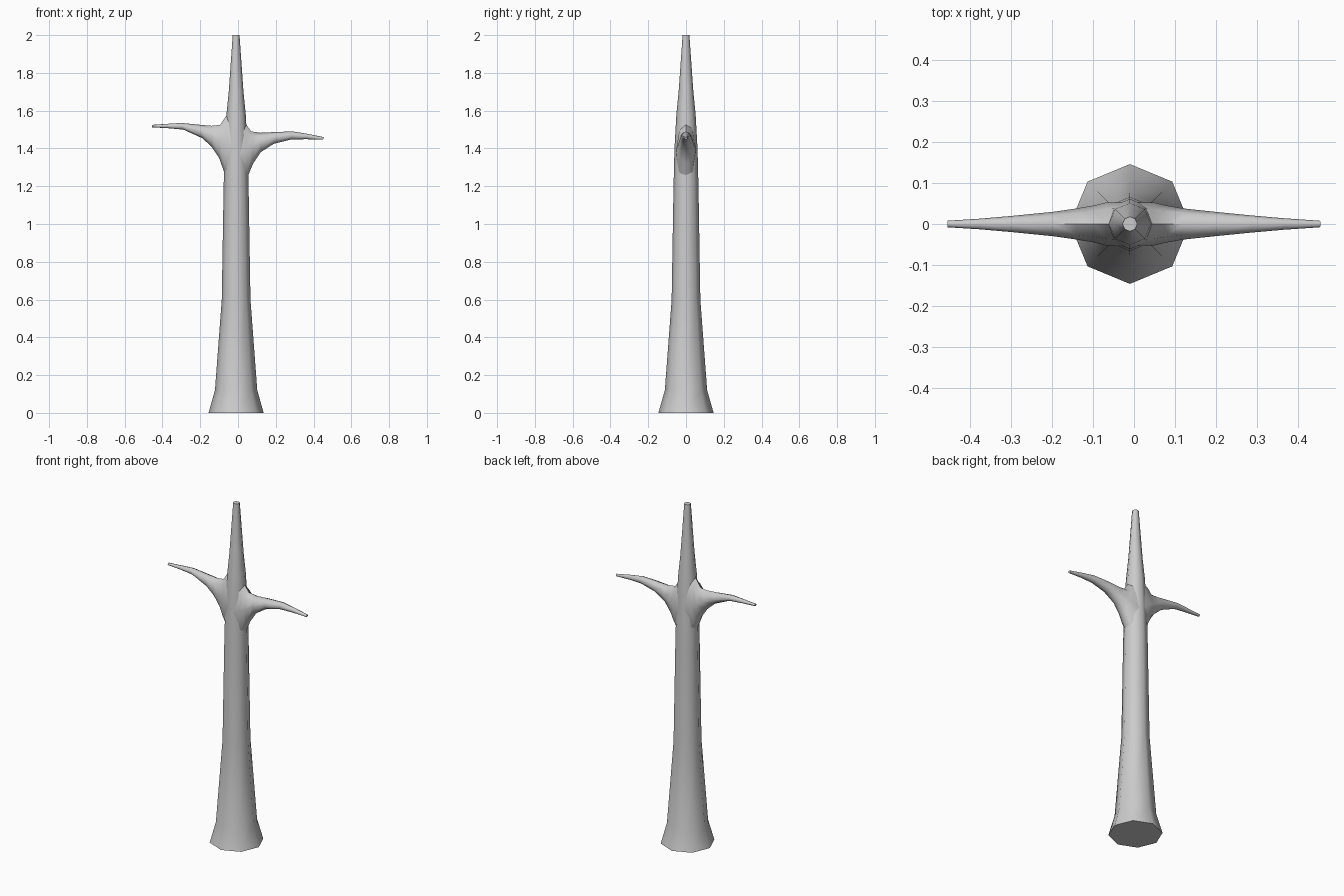
import bpy, bmesh, math
from mathutils import Vector

cube = bpy.data.objects.get("Cube")
if cube:
    bpy.data.objects.remove(cube, do_unlink=True)

SIDES = 8
bark = bpy.data.materials.new("grey_bark")
bark.use_nodes = True
bark.diffuse_color = (0.6, 0.6, 0.6, 1)
bark.node_tree.nodes["Principled BSDF"].inputs["Base Color"].default_value = (0.6, 0.6, 0.6, 1)


def loft(name, rings):
    """Skin elliptical rings, each given as (centre, half axis a, half axis b)."""
    bm = bmesh.new()
    loops = []
    for centre, a, b in rings:
        angles = [math.tau * i / SIDES for i in range(SIDES)]
        loops.append([bm.verts.new(centre + a * math.cos(t) + b * math.sin(t)) for t in angles])
    for low, high in zip(loops, loops[1:]):
        for i in range(SIDES):
            j = (i + 1) % SIDES
            bm.faces.new((low[i], low[j], high[j], high[i]))
    bm.faces.new(loops[0][::-1])
    bm.faces.new(loops[-1])
    bmesh.ops.recalc_face_normals(bm, faces=bm.faces)
    mesh = bpy.data.meshes.new(name)
    bm.to_mesh(mesh)
    bm.free()
    mesh.materials.append(bark)
    obj = bpy.data.objects.new(name, mesh)
    bpy.context.collection.objects.link(obj)
    bpy.ops.object.select_all(action='DESELECT')
    obj.select_set(True)
    bpy.context.view_layer.objects.active = obj
    bpy.ops.object.shade_smooth_by_angle(angle=math.radians(55))
    return obj


# Trunk: flared foot, tapering to a thin flat top (height, radius)
trunk = [(0, .146), (.12, .112), (.6, .076), (1.2, .066), (1.4, .061),
         (1.58, .051), (1.7, .039), (2, .018)]
loft("trunk", [(Vector((-.01, 0, z)), Vector((r, 0, 0)), Vector((0, r, 0))) for z, r in trunk])


def branch(name, sections):
    """Sections hold upper x, z, lower x, z and half width."""
    rings = []
    for ux, uz, lx, lz, w in sections:
        up, low = Vector((ux, 0, uz)), Vector((lx, 0, lz))
        rings.append(((up + low) / 2, (up - low) / 2, Vector((0, w, 0))))
    loft(name, rings)


# Branches sweep out of the trunk and droop slightly at the tips
branch("right_branch", [
    (-.02, 1.60, -.03, 1.18, .054), (-.065, 1.57, -.075, 1.28, .052),
    (-.095, 1.525, -.10, 1.35, .045), (-.14, 1.52, -.14, 1.41, .038),
    (-.20, 1.525, -.19, 1.455, .030), (-.30, 1.535, -.29, 1.50, .020),
    (-.38, 1.53, -.37, 1.507, .013), (-.455, 1.525, -.455, 1.512, .008)])
branch("left_branch", [
    (0, 1.57, .01, 1.17, .054), (.045, 1.525, .055, 1.26, .052),
    (.07, 1.49, .08, 1.32, .046), (.12, 1.483, .12, 1.38, .038),
    (.20, 1.487, .19, 1.425, .030), (.29, 1.49, .28, 1.447, .021),
    (.37, 1.477, .36, 1.449, .014), (.455, 1.46, .45, 1.446, .008)])
